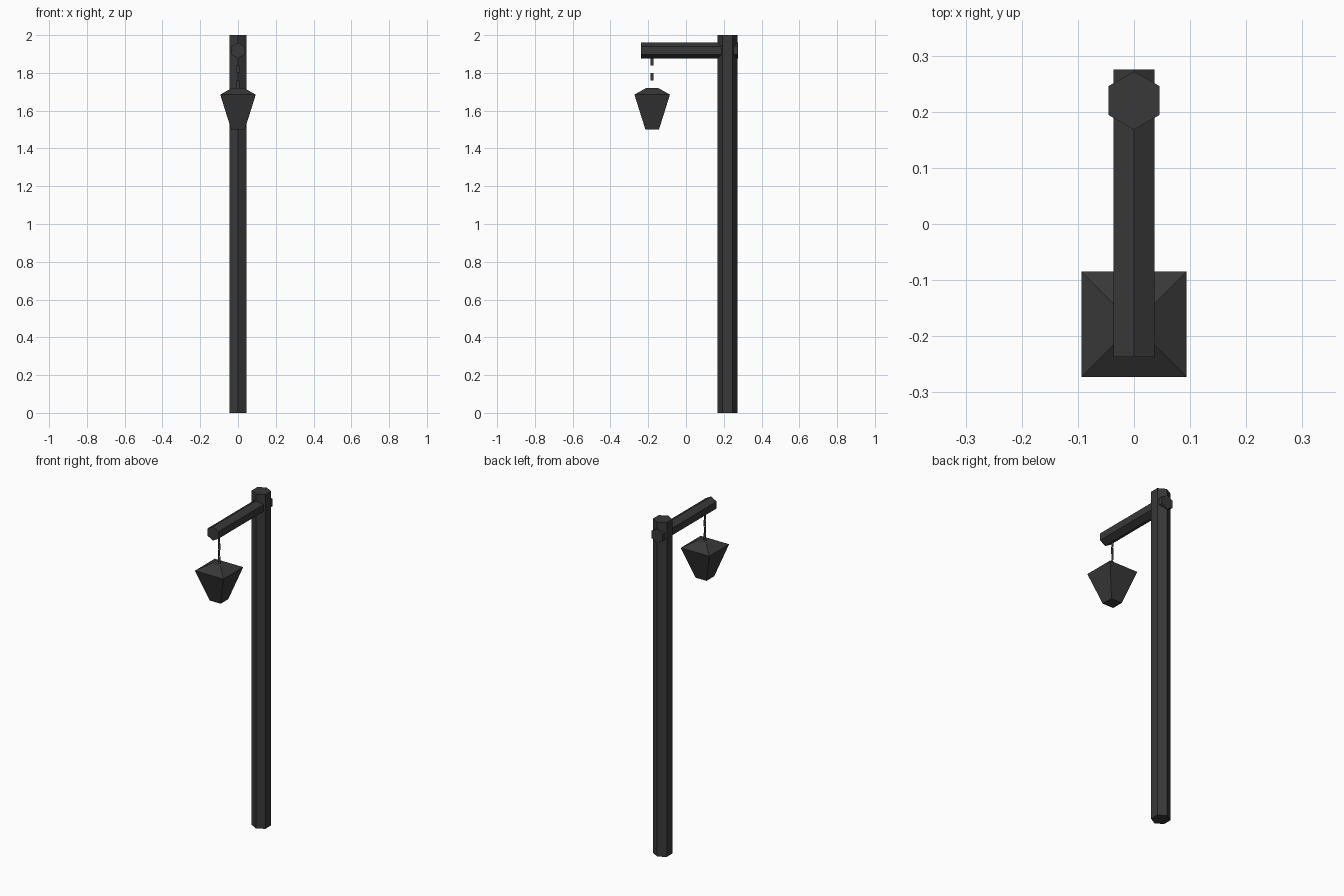
import bpy, bmesh, math

if "Cube" in bpy.data.objects:
    bpy.data.objects.remove(bpy.data.objects["Cube"])

iron = bpy.data.materials.new("dark_iron")
iron.diffuse_color = (0.04, 0.04, 0.04, 1)
iron.use_nodes = True
iron.node_tree.nodes["Principled BSDF"].inputs["Base Color"].default_value = iron.diffuse_color


def make(name, verts, faces):
    mesh = bpy.data.meshes.new(name)
    mesh.from_pydata(verts, [], faces)
    mesh.materials.append(iron)
    obj = bpy.data.objects.new(name, mesh)
    bpy.context.collection.objects.link(obj)
    return obj


def loft(name, rings):
    """Skin equal-sized rings and cap both ends."""
    n = len(rings[0])
    faces = [tuple(range(n)), tuple(range((len(rings) - 1) * n, len(rings) * n))]
    for r in range(len(rings) - 1):
        for i in range(n):
            j = (i + 1) % n
            faces.append((r * n + i, r * n + j, (r + 1) * n + j, (r + 1) * n + i))
    obj = make(name, [v for ring in rings for v in ring], faces)
    bm = bmesh.new()
    bm.from_mesh(obj.data)
    bmesh.ops.recalc_face_normals(bm, faces=bm.faces)
    bm.to_mesh(obj.data)
    bm.free()


def hexagon(radius):
    # corners point along the second axis
    return [(radius * math.sin(k * math.pi / 3), radius * math.cos(k * math.pi / 3))
            for k in range(6)]


# Upright hexagonal post
loft("post", [[(x, 0.22 + y, z) for x, y in hexagon(0.052)] for z in (0, 2)])

# Horizontal hexagonal arm passing through the post
loft("arm", [[(x, y, 1.918 + z) for x, z in hexagon(0.042)] for y in (-0.237, 0.275)])

# Square tapered lantern with sloped cap
LY = -0.179
loft("lantern", [[(sx * h, LY + sy * h, z) for sx, sy in ((-1, -1), (1, -1), (1, 1), (-1, 1))]
                 for h, z in ((0.036, 1.5), (0.094, 1.685), (0.032, 1.72))])

# Chain of thin flat links, alternately turned a quarter
for k in range(4):
    top, w = 1.88 - 0.04 * k, 0.008
    bottom = top - 0.04
    dx, dy = (0, w) if k % 2 == 0 else (w, 0)
    make(f"chain_link_{k + 1}",
         [(-dx, LY - dy, bottom), (dx, LY + dy, bottom), (dx, LY + dy, top), (-dx, LY - dy, top)],
         [(0, 1, 2, 3)])
